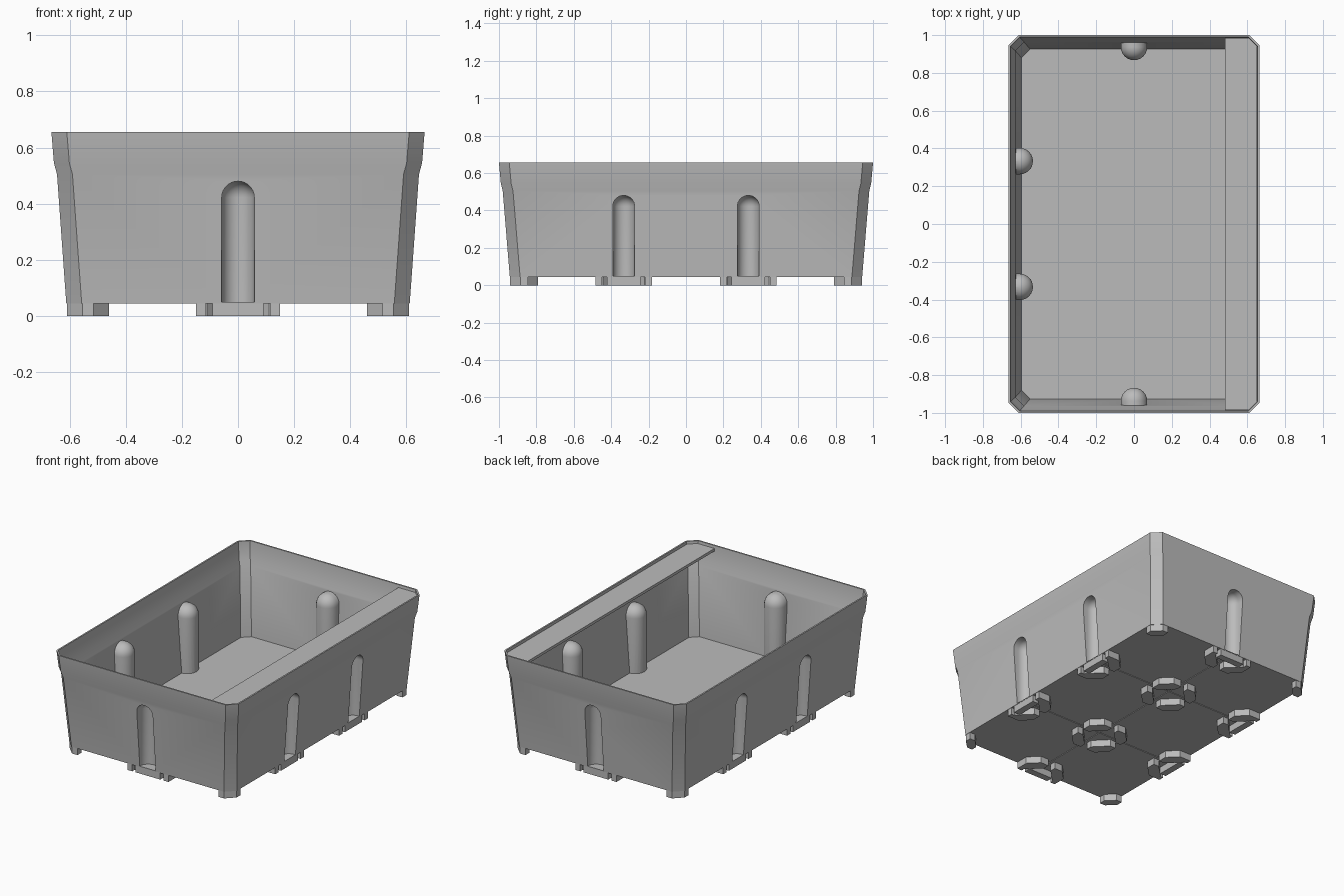
import bpy, bmesh
from math import sin, cos, pi
from mathutils import Vector

if "Cube" in bpy.data.objects:
    bpy.data.objects.remove(bpy.data.objects["Cube"])

grey = bpy.data.materials.new("plastic grey")
grey.use_nodes = True
grey.diffuse_color = (0.5, 0.5, 0.5, 1)
grey.node_tree.nodes["Principled BSDF"].inputs["Base Color"].default_value = (0.5, 0.5, 0.5, 1)


def finish(bm, name):
    bmesh.ops.recalc_face_normals(bm, faces=bm.faces)
    mesh = bpy.data.meshes.new(name)
    bm.to_mesh(mesh)
    bm.free()
    mesh.materials.append(grey)
    obj = bpy.data.objects.new(name, mesh)
    bpy.context.collection.objects.link(obj)
    return obj


def loft(bm, rings):
    """Closed solid through equal-length rings of points."""
    loops = [[bm.verts.new(p) for p in ring] for ring in rings]
    n = len(loops[0])
    for a, b in zip(loops, loops[1:]):
        for i in range(n):
            j = (i + 1) % n
            bm.faces.new((a[i], a[j], b[j], b[i]))
    bm.faces.new(loops[0][::-1])
    bm.faces.new(loops[-1])


def prism(bm, outline, z0, z1):
    loft(bm, [[(x, y, z) for x, y in outline] for z in (z0, z1)])


def box(bm, x0, x1, y0, y1, z0, z1):
    prism(bm, [(x0, y0), (x1, y0), (x1, y1), (x0, y1)], z0, z1)


def chamfered(hx, hy, c, z):
    """Rectangle ring with cut corners."""
    quarter = [(hx, hy - c), (hx - c, hy)]
    pts = quarter + [(-x, y) for x, y in quarter[::-1]]
    pts += [(-x, -y) for x, y in pts]
    return [(x, y, z) for x, y in pts]


def channel(bm, centre, out, r, z0, apex):
    """Upright domed channel, stretched outwards through the wall."""
    rings = [(z0, r)] + [(apex - r + r * sin(a * pi / 16), r * cos(a * pi / 16)) for a in range(8)]
    verts = []
    for shift in (0, 0.14):
        base = Vector(centre) + Vector(out) * shift
        for z, rad in rings:
            for k in range(24):
                a = k * pi / 12
                verts.append(bm.verts.new((base.x + rad * cos(a), base.y + rad * sin(a), z)))
        verts.append(bm.verts.new((base.x, base.y, apex)))
    hull = bmesh.ops.convex_hull(bm, input=verts)
    junk = set(hull["geom_interior"]) | set(hull["geom_unused"])
    bmesh.ops.delete(bm, geom=[g for g in junk if isinstance(g, bmesh.types.BMVert)], context="VERTS")


def cut(target, cutter):
    mod = target.modifiers.new("cut", "BOOLEAN")
    mod.operation = "DIFFERENCE"
    mod.solver = "EXACT"
    mod.object = cutter
    bpy.context.view_layer.objects.active = target
    bpy.ops.object.modifier_apply(modifier=mod.name)
    bpy.data.objects.remove(cutter)


# Wall channel positions with outward direction
NODES = [((0, s * 0.937), (0, s)) for s in (-1, 1)]
NODES += [((s * 0.605, y), (s, 0)) for s in (-1, 1) for y in (-0.333, 0.333)]


def channels(name, r, z0, apex):
    bm = bmesh.new()
    for centre, out in NODES:
        channel(bm, centre, out, r, z0, apex)
    return finish(bm, name)


# Tray body: flared outside, hollow inside, channels pushed into the walls
bm = bmesh.new()
loft(bm, [chamfered(0.612, 0.942, 0.055, 0.045), chamfered(0.645, 0.98, 0.055, 0.505),
          chamfered(0.656, 0.99, 0.055, 0.545), chamfered(0.665, 1.0, 0.055, 0.655)])
tray = finish(bm, "tray_body")

bm = bmesh.new()
loft(bm, [chamfered(0.596, 0.926, 0.046, 0.06), chamfered(0.628, 0.963, 0.046, 0.505),
          chamfered(0.645, 0.98, 0.048, 0.545), chamfered(0.655, 0.99, 0.05, 0.655),
          chamfered(0.657, 0.992, 0.05, 0.7)])
cavity = finish(bm, "cavity_cutter")
cut(cavity, channels("bulge_cutter", 0.07, 0.03, 0.492))
cut(tray, cavity)
cut(tray, channels("groove_cutter", 0.058, 0.05, 0.48))

# Shallow seams dividing the underside into six panels
bm = bmesh.new()
box(bm, -0.005, 0.005, -0.85, 0.85, 0.03, 0.049)
cut(tray, finish(bm, "long_seam_cutter"))
bm = bmesh.new()
for y in (-0.333, 0.333):
    box(bm, -0.52, 0.52, y - 0.005, y + 0.005, 0.03, 0.049)
cut(tray, finish(bm, "cross_seam_cutter"))

# Shelf along the left side, just under the rim
bm = bmesh.new()
half = [(0.482, 0.986), (0.606, 0.986), (0.652, 0.94)]
prism(bm, half + [(x, -y) for x, y in half[::-1]], 0.62, 0.638)
shelf = finish(bm, "shelf")

# Corner feet
bm = bmesh.new()
corner = [(0.055, 0), (0.095, 0), (0.095, 0.04), (0.04, 0.095), (0, 0.095), (0, 0.055)]
for sx in (-1, 1):
    for sy in (-1, 1):
        prism(bm, [(sx * (0.61 - x), sy * (0.94 - y)) for x, y in corner], 0, 0.05)
corner_feet = finish(bm, "corner_feet")

# Diagonal feet around every panel junction
bm = bmesh.new()
pad = [(0.11, 0.025), (0.15, 0.025), (0.15, 0.085), (0.085, 0.15), (0.025, 0.15), (0.025, 0.11)]
for nx in (-0.61, 0, 0.61):
    for ny in (-0.94, -0.333, 0.333, 0.94):
        if nx and abs(ny) > 0.9:
            continue
        for sx in (-1, 1):
            for sy in (-1, 1):
                if nx * sx > 0 or (abs(ny) > 0.9 and ny * sy > 0):
                    continue
                prism(bm, [(nx + sx * x, ny + sy * y) for x, y in pad], 0, 0.049)
junction_feet = finish(bm, "junction_feet")

# Clip under each wall channel: a lip and two prongs
bm = bmesh.new()
parts = [(-0.09, 0.09, 0.045), (-0.15, -0.115, 0.04), (0.115, 0.15, 0.04)]
for centre, out in NODES:
    for a, b, depth in parts:
        if out[0]:
            x = sorted((out[0] * 0.61, out[0] * (0.61 - depth)))
            box(bm, *x, centre[1] + a, centre[1] + b, 0, 0.049)
        else:
            y = sorted((out[1] * 0.94, out[1] * (0.94 - depth)))
            box(bm, a, b, *y, 0, 0.049)
clips = finish(bm, "edge_clips")

# Smooth channels and rim, crisp corners
bpy.ops.object.select_all(action="DESELECT")
tray.select_set(True)
bpy.context.view_layer.objects.active = tray
bpy.ops.object.shade_smooth_by_angle(angle=0.5)
